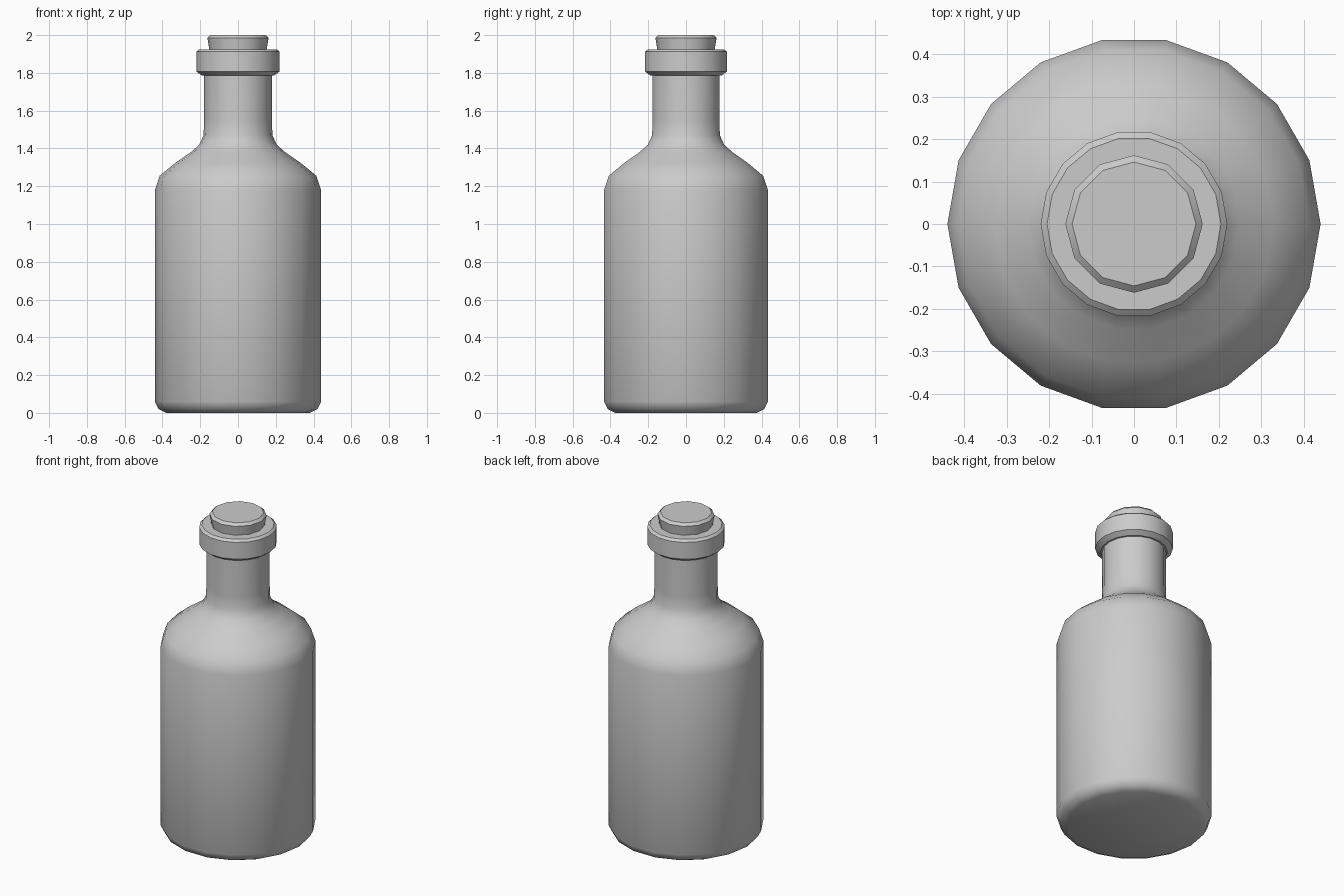
import bpy, bmesh
from math import cos, sin, tau, radians

if "Cube" in bpy.data.objects:
    bpy.data.objects.remove(bpy.data.objects["Cube"])


def lathe(name, profile, sides, angle):
    """Revolve (radius, z) points around z, with capped ends."""
    bm = bmesh.new()
    rings = [[bm.verts.new((r * cos(tau * i / sides), r * sin(tau * i / sides), z))
              for i in range(sides)] for r, z in profile]
    for low, high in zip(rings, rings[1:]):
        for i in range(sides):
            j = (i + 1) % sides
            bm.faces.new((low[i], low[j], high[j], high[i]))
    bm.faces.new(rings[0][::-1])
    bm.faces.new(rings[-1])
    mesh = bpy.data.meshes.new(name)
    bm.to_mesh(mesh)
    bm.free()
    obj = bpy.data.objects.new(name, mesh)
    bpy.context.collection.objects.link(obj)
    bpy.ops.object.select_all(action='DESELECT')
    obj.select_set(True)
    bpy.context.view_layer.objects.active = obj
    bpy.ops.object.shade_smooth_by_angle(angle=radians(angle))
    return obj


# Bottle body: rounded foot, straight wall, sloping shoulder, neck
lathe("bottle_body", [
    (0.38, 0.0), (0.42, 0.02), (0.44, 0.06), (0.44, 1.18), (0.415, 1.255),
    (0.33, 1.325), (0.25, 1.38), (0.205, 1.42), (0.182, 1.47), (0.18, 1.55),
    (0.18, 1.80)], 18, 50)

# Collar around the mouth
lathe("collar", [
    (0.19, 1.785), (0.22, 1.807), (0.22, 1.912), (0.205, 1.925)], 18, 30)

# Tapered stopper with a chamfered top
lathe("stopper", [
    (0.135, 1.80), (0.152, 1.925), (0.162, 1.985), (0.146, 2.0)], 12, 32)
